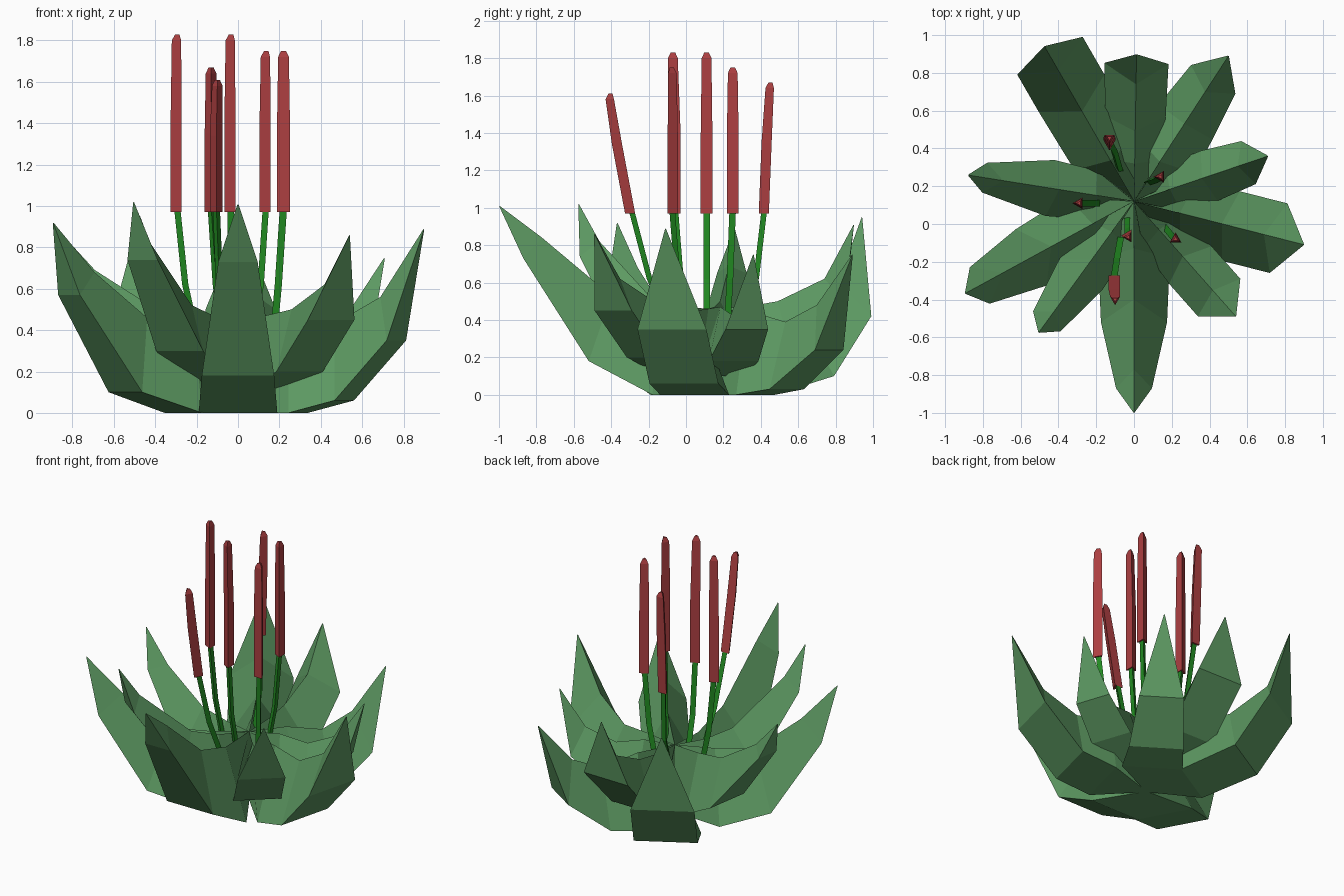
import bpy, bmesh, math
from mathutils import Vector

if "Cube" in bpy.data.objects:
    bpy.data.objects.remove(bpy.data.objects["Cube"])


def material(name, colour):
    m = bpy.data.materials.new(name)
    m.diffuse_color = (*colour, 1)
    m.use_nodes = True
    m.node_tree.nodes["Principled BSDF"].inputs["Base Color"].default_value = m.diffuse_color
    return m


LEAF = material("leaf green", (0.109, 0.319, 0.122))
STEM = material("stem green", (0.016, 0.26, 0.016))
HEAD = material("seed head red", (0.42, 0.05, 0.053))


def finish(bm, name, mat):
    bmesh.ops.remove_doubles(bm, verts=bm.verts, dist=0.0005)
    bmesh.ops.recalc_face_normals(bm, faces=bm.faces)
    me = bpy.data.meshes.new(name)
    bm.to_mesh(me)
    bm.free()
    me.materials.append(mat)
    ob = bpy.data.objects.new(name, me)
    bpy.context.collection.objects.link(ob)


def skin(bm, rings):
    """Join triangular rings into a closed, tapering prism."""
    vs = [[bm.verts.new(p) for p in r] for r in rings]
    for a, b in zip(vs, vs[1:]):
        for i in range(3):
            j = (i + 1) % 3
            bm.faces.new((a[i], a[j], b[j], b[i]))
    bm.faces.new(vs[0])
    bm.faces.new(vs[-1])


# Leaves: flat underside with a raised ridge on the inner side
def leaf(name, az, base, mid, upper, tip):
    """Stations are (edge r, edge z, half width, ridge r, ridge z)."""
    c, s = math.cos(math.radians(az)), math.sin(math.radians(az))

    def at(r, side, z):
        return Vector((r * c - side * s, 0.12 + r * s + side * c, z))

    r, z = tip
    stations = [(0, base[1], 0.004, 0, 0.46), base, mid, upper,
                (r - 0.002, z - 0.004, 0.003, r - 0.004, z)]
    bm = bmesh.new()
    skin(bm, [(at(er, -w, ez), at(er, w, ez), at(rr, 0, rz))
              for er, ez, w, rr, rz in stations])
    finish(bm, name, LEAF)


OUTER = (0.30, 0.0, 0.19, 0.25, 0.45)
INNER = (0.22, 0.10, 0.13, 0.20, 0.47)
leaves = [
    (-90, OUTER, (.64, .18, .175, .52, .53), (.99, .73, .095, .89, .84), (1.12, 1.01)),
    (-14.3, OUTER, (.53, .06, .19, .48, .43), (.79, .35, .19, .71, .56), (.93, .89)),
    (57, OUTER, (.50, .03, .17, .49, .39), (.77, .24, .14, .69, .48), (.92, .75)),
    (120, OUTER, (.66, .10, .20, .55, .45), (.89, .42, .20, .80, .60), (.95, .95)),
    (-151.4, OUTER, (.62, .10, .17, .50, .46), (.93, .57, .11, .79, .68), (1.02, .92)),
    (-48.5, INNER, (.45, .20, .15, .39, .50), (.68, .45, .15, .63, .62), (.815, .86)),
    (18.7, INNER, (.42, .18, .14, .38, .43), (.64, .35, .12, .58, .51), (.75, .75)),
    (89, INNER, (.45, .20, .16, .37, .50), (.73, .50, .17, .62, .62), (.78, .91)),
    (171, INNER, (.45, .22, .15, .40, .50), (.80, .65, .08, .70, .69), (.89, .89)),
    (-126, INNER, (.48, .30, .14, .38, .52), (.785, .74, .09, .72, .82), (.86, 1.02)),
]
for i, args in enumerate(leaves):
    leaf(f"leaf_{i + 1}", *args)


# Three-sided tubes for the stalks and the seed heads
def tube(name, points, radii, turn, mat):
    bm = bmesh.new()
    angles = [math.radians(turn + 120 * k) for k in range(3)]
    skin(bm, [[Vector(p) + Vector((math.cos(a), math.sin(a), 0)) * r for a in angles]
              for p, r in zip(points, radii)])
    finish(bm, name, mat)


# Each stalk: stem root, stem middle, head base, head middle, head top, turn
stalks = [
    ((-.19, .11, .35), (-.25, .11, .62), (-.29, .11, .97), (-.29, .11, 1.4), (-.29, .11, 1.83), 180),
    ((-.03, .03, .35), (-.03, -.03, .62), (-.03, -.06, .97), (-.03, -.06, 1.4), (-.03, -.07, 1.83), 180),
    ((.07, .22, .35), (.115, .235, .62), (.14, .25, .97), (.14, .25, 1.4), (.14, .25, 1.75), 180),
    ((.17, -.02, .35), (.195, -.05, .62), (.22, -.08, .97), (.22, -.08, 1.4), (.22, -.08, 1.75), 210),
    ((-.07, .26, .35), (-.105, .38, .62), (-.13, .425, .97), (-.13, .44, 1.35), (-.13, .455, 1.67), 270),
    ((-.07, -.08, .35), (-.09, -.19, .62), (-.105, -.29, .97), (-.105, -.36, 1.34), (-.10, -.40, 1.61), 150),
]
for i, (a, b, c, d, e, turn) in enumerate(stalks):
    tube(f"stem_{i + 1}", (a, b, Vector(c) + Vector((0, 0, .03))),
         (.02, .02, .02), turn, STEM)
    shoulder = Vector(e) - Vector((0, 0, .03))
    tube(f"seed_head_{i + 1}", (c, d, shoulder, e), (.036, .036, .03, .014), turn, HEAD)
